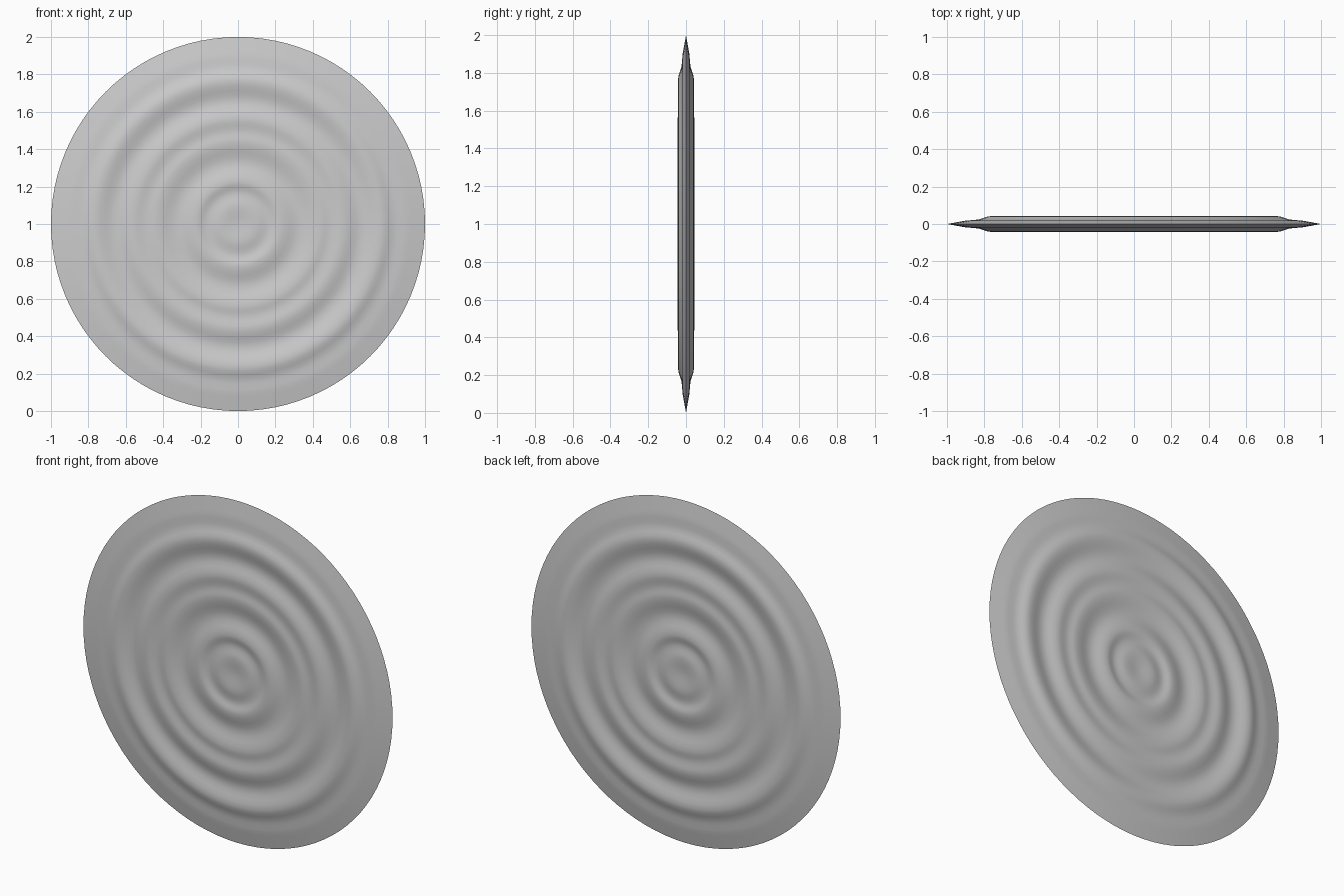
import bpy, bmesh, math

if "Cube" in bpy.data.objects:
    bpy.data.objects.remove(bpy.data.objects["Cube"])

# Ripple knots: (radius, half thickness) at each crest and trough
KNOTS = [(0.0, 0.036), (0.095, 0.042), (0.165, 0.034), (0.225, 0.044),
         (0.33, 0.026), (0.44, 0.043), (0.495, 0.038), (0.56, 0.044),
         (0.66, 0.024), (0.765, 0.042), (0.85, 0.022), (0.90, 0.018), (1.0, 0.0)]
SEGMENTS = 96


def ripple_profile(steps=4):
    """Ease between crests and troughs, with a straight taper to the rim."""
    pts = []
    for i, ((r0, h0), (r1, h1)) in enumerate(zip(KNOTS, KNOTS[1:])):
        for s in range(steps):
            t = s / steps
            e = t if i >= len(KNOTS) - 3 else (1 - math.cos(math.pi * t)) / 2
            pts.append((r0 + (r1 - r0) * t, h0 + (h1 - h0) * e))
    return pts + [KNOTS[-1]]


grey = bpy.data.materials.new("light grey metal")
grey.diffuse_color = (0.6, 0.6, 0.6, 1)
grey.use_nodes = True
grey.node_tree.nodes["Principled BSDF"].inputs["Base Color"].default_value = grey.diffuse_color

# Rippled disc: front and back profiles spun about the y axis
bm = bmesh.new()
half = ripple_profile()
outline = [(r, -h) for r, h in half] + [(r, h) for r, h in reversed(half[:-1])]
verts = [bm.verts.new((r, y, 1)) for r, y in outline]
edges = [bm.edges.new(pair) for pair in zip(verts, verts[1:])]
bmesh.ops.spin(bm, geom=verts + edges, cent=(0, 0, 1), axis=(0, 1, 0),
               angle=math.tau, steps=SEGMENTS, use_merge=False)
bmesh.ops.remove_doubles(bm, verts=bm.verts, dist=0.0001)
bmesh.ops.recalc_face_normals(bm, faces=bm.faces)

mesh = bpy.data.meshes.new("rippled_disc")
bm.to_mesh(mesh)
bm.free()
mesh.materials.append(grey)
disc = bpy.data.objects.new("rippled_disc", mesh)
bpy.context.collection.objects.link(disc)

# Smooth ripples, keeping the thin rim crisp
bpy.context.view_layer.objects.active = disc
disc.select_set(True)
bpy.ops.object.shade_smooth_by_angle(angle=math.radians(15))
